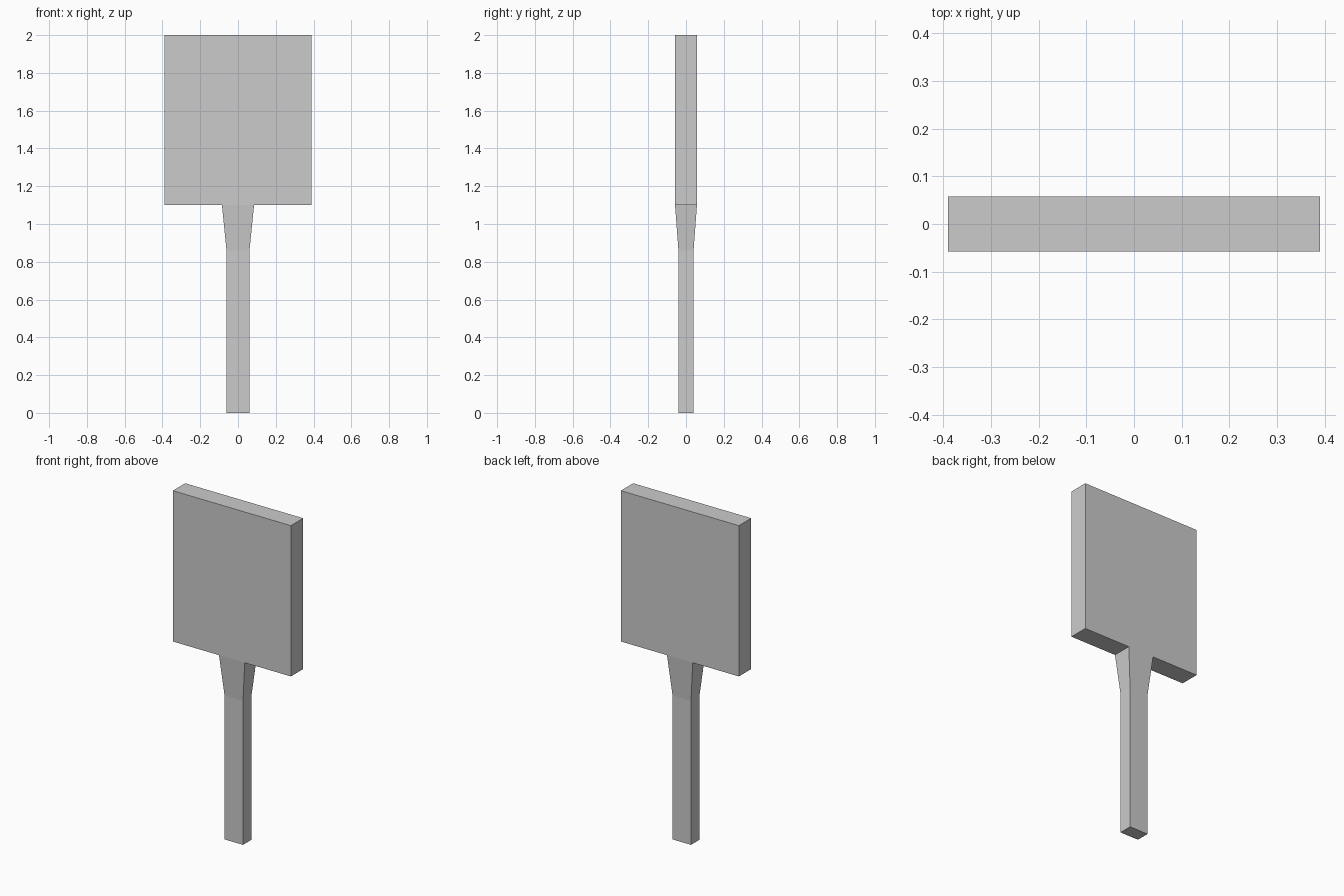
import bpy
import bmesh

cube = bpy.data.objects.get("Cube")
if cube:
    bpy.data.objects.remove(cube, do_unlink=True)

grey = bpy.data.materials.new("light grey")
grey.use_nodes = True
colour = (0.6, 0.6, 0.6, 1.0)
grey.diffuse_color = colour
grey.node_tree.nodes["Principled BSDF"].inputs["Base Color"].default_value = colour


def loft(name, sections, cap_top=True):
    """Stack rectangles given as (half width, half depth, height)."""
    bm = bmesh.new()
    rings = [[bm.verts.new((sx * w, sy * d, z))
              for sx, sy in ((-1, -1), (1, -1), (1, 1), (-1, 1))]
             for w, d, z in sections]
    for low, high in zip(rings, rings[1:]):
        for i in range(4):
            j = (i + 1) % 4
            bm.faces.new((low[i], low[j], high[j], high[i]))
    bm.faces.new(rings[0][::-1])
    if cap_top:
        bm.faces.new(rings[-1])
    mesh = bpy.data.meshes.new(name)
    bm.to_mesh(mesh)
    bm.free()
    mesh.materials.append(grey)
    obj = bpy.data.objects.new(name, mesh)
    bpy.context.collection.objects.link(obj)
    return obj


half_depth = 0.058
joint = 1.10

# Flat square board
loft("board", [(0.39, half_depth, joint), (0.39, half_depth, 2.0)])

# Straight handle flaring into the board
loft("handle", [(0.061, 0.04, 0), (0.061, 0.04, 0.86),
                (0.085, half_depth, joint)], cap_top=False)
